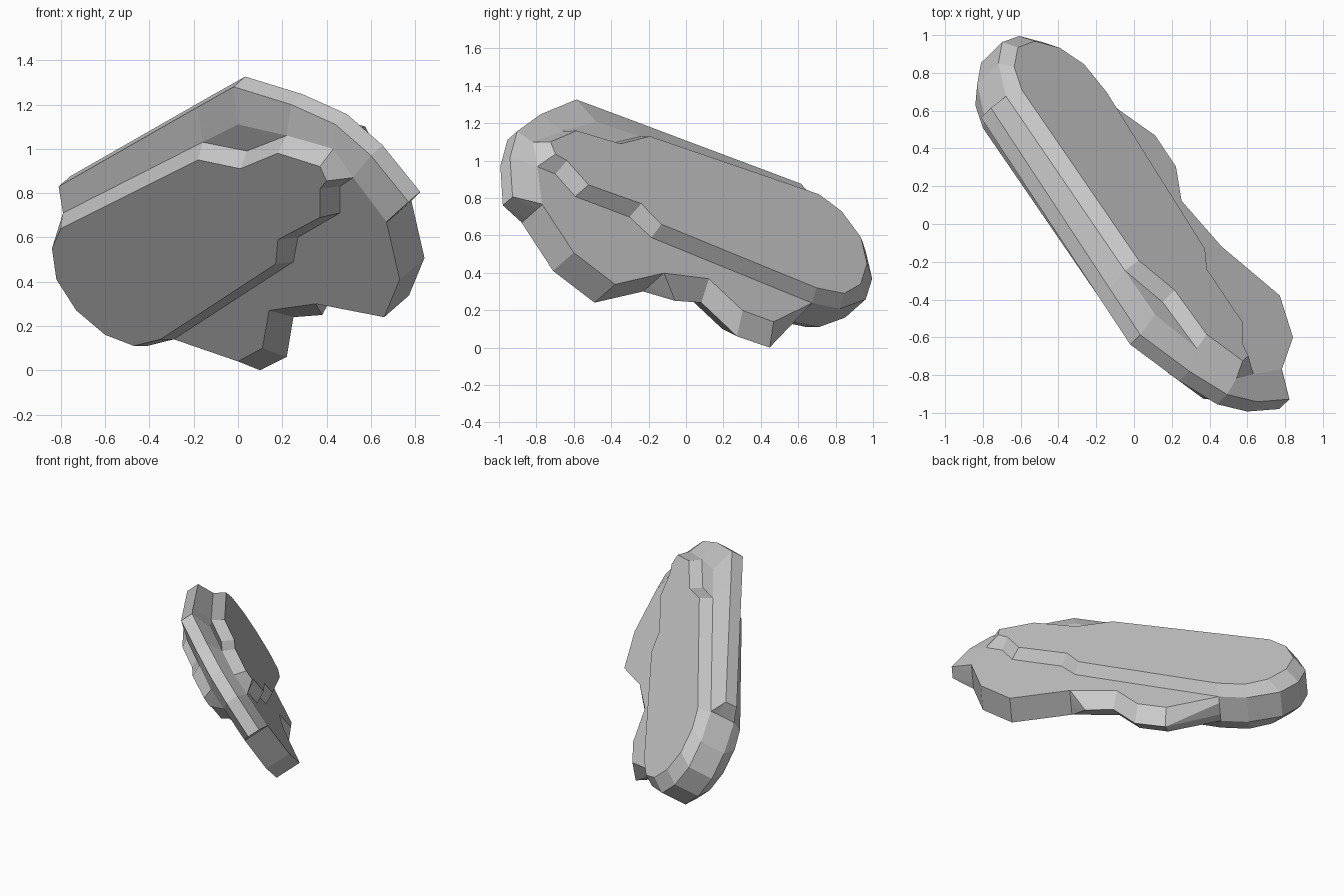
import bpy, bmesh
from mathutils import Vector

if "Cube" in bpy.data.objects:
    bpy.data.objects.remove(bpy.data.objects["Cube"])

# Leaning slab: every layer lies parallel to one tilted middle plane
N = Vector((0.605, 0.596, 0.528)).normalized()
MID = 0.327
FACE, BASE, RIM = 0.17, 0.0925, 0.0435   # half thicknesses


def front_point(x, z, h):
    """Point seen at (x, z) from the front, h in front of the middle plane."""
    return Vector((x, (MID - h - N.x * x - N.z * z) / N.y, z))


def build(name, rings):
    """rings: front half, outermost layer first, as lists of (point, h). Mirrored to the back."""
    front = [[p for p, h in r] for r in rings]
    back = [[p + 2 * h * N for p, h in r] for r in reversed(rings)]
    bm = bmesh.new()
    loops = [[bm.verts.new(p) for p in r] for r in front + back]
    n = len(loops[0])
    for a, b in zip(loops, loops[1:]):
        for i in range(n):
            j = (i + 1) % n
            bm.faces.new((a[i], a[j], b[j], b[i]))
    bm.faces.new(loops[0])
    bm.faces.new(loops[-1][::-1])
    bmesh.ops.remove_doubles(bm, verts=bm.verts, dist=0.0005)
    bmesh.ops.recalc_face_normals(bm, faces=bm.faces)
    me = bpy.data.meshes.new(name)
    bm.to_mesh(me)
    bm.free()
    ob = bpy.data.objects.new(name, me)
    bpy.context.collection.objects.link(ob)
    return ob


# Thick body with bevelled sides and rounded butt
face = [(-.8, .64), (-.18, .95), (.01, .91), (.18, .98), (.37, .92), (.40, .855),
        (.37, .82), (.37, .69), (.18, .59), (.17, .48), (-.35, .14), (-.47, .11),
        (-.6, .16), (-.73, .27), (-.82, .41), (-.84, .55)]
base = [(-.79, .71), (-.16, 1.03), (.04, .99), (.22, 1.06), (.43, 1.0), (.52, .87),
        (.46, .83), (.46, .71), (.27, .6), (.25, .49), (-.29, .14), (-.41, .11),
        (-.59, .16), (-.72, .27), (-.81, .41), (-.83, .56)]
build("body", [[(front_point(x, z, FACE), FACE) for x, z in face],
               [(front_point(x, z, BASE), BASE) for x, z in base]])

# Thin plate: tapered upper rim, straight end wall, ridged lower edge
# entries: inner x, z [, rim x, z [, ridge flag]]
plate = [(-.79, .71, -.81, .83), (-.16, 1.03, -.18, 1.19), (0, 1.11, -.02, 1.28),
         (.22, 1.06, .24, 1.2), (.43, 1.0, .44, 1.11), (.52, .87, .6, .97),
         (.67, .67, .77, .76), (.671, .667), (.73, .41), (.66, .24), (.352, .30),
         (.35, .30, .38, .25, 1), (.14, .27, .25, .24, 1), (.11, .10, .22, .06, 1),
         (0, .04, .10, 0, 1), (-.29, .14), (-.5, .4), (-.77, .68)]
inner, rim = [], []
for x, z, *r in plate:
    p = front_point(x, z, BASE)
    inner.append((p, BASE))
    h = 0 if len(r) == 3 else RIM
    rim.append((front_point(r[0], r[1], h) if r else p + (BASE - h) * N, h))
build("plate", [inner, rim])
